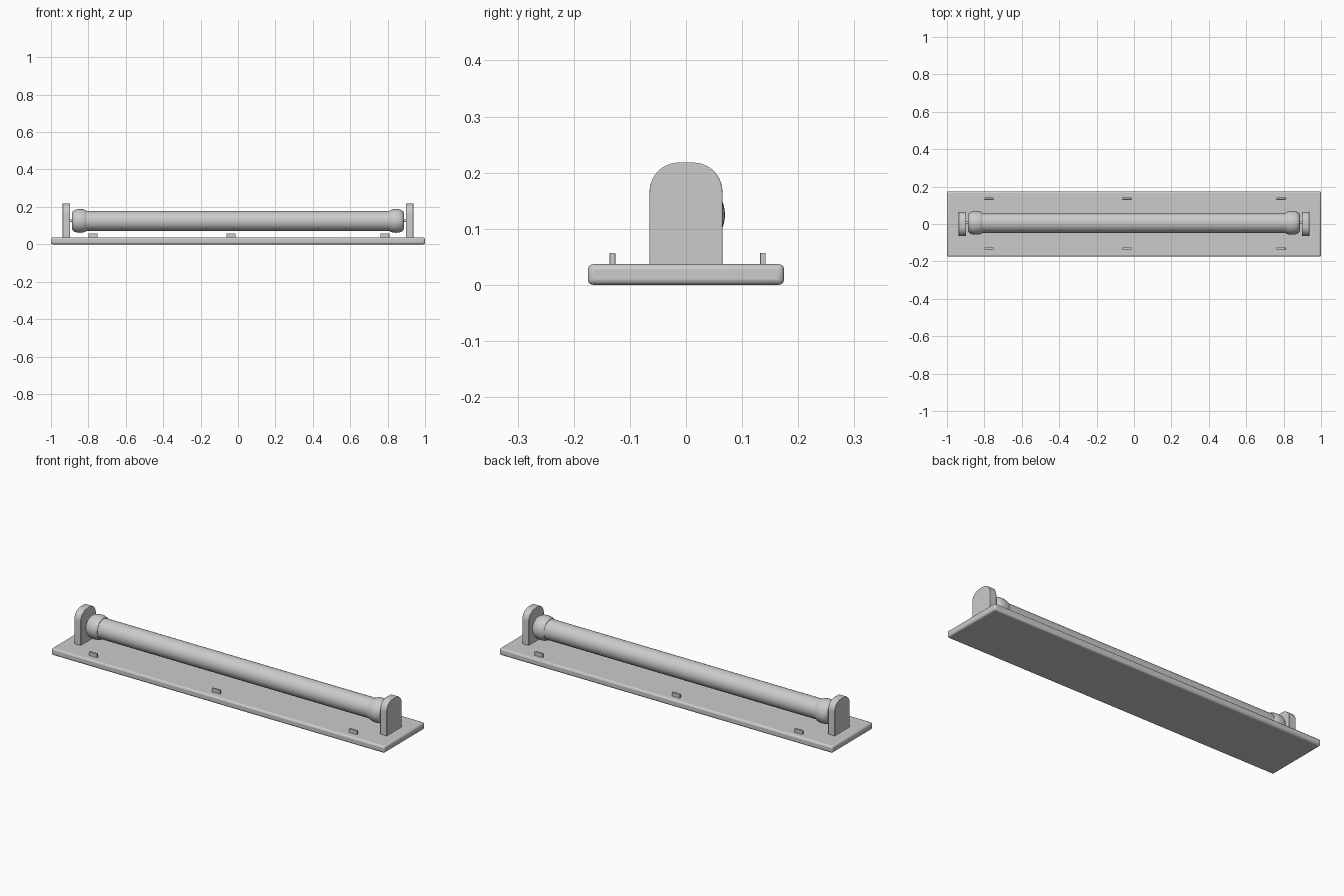
import bpy, bmesh, math
from mathutils import Vector

if "Cube" in bpy.data.objects:
    bpy.data.objects.remove(bpy.data.objects["Cube"])

TUBE_Y, TUBE_Z = 0.006, 0.125


def finish(name, bm, bevel=0.0, segments=3):
    bmesh.ops.recalc_face_normals(bm, faces=bm.faces)
    me = bpy.data.meshes.new(name)
    bm.to_mesh(me)
    bm.free()
    ob = bpy.data.objects.new(name, me)
    bpy.context.collection.objects.link(ob)
    if bevel:
        mod = ob.modifiers.new("Bevel", 'BEVEL')
        mod.width, mod.segments = bevel, segments
        mod.limit_method = 'ANGLE'
        mod.angle_limit = math.radians(40)
    bpy.ops.object.select_all(action='DESELECT')
    ob.select_set(True)
    bpy.context.view_layer.objects.active = ob
    bpy.ops.object.shade_smooth_by_angle(angle=math.radians(35))
    return ob


def box(name, lo, hi, bevel=0.0):
    bm = bmesh.new()
    bmesh.ops.create_cube(bm, size=1)
    lo, hi = Vector(lo), Vector(hi)
    for v in bm.verts:
        v.co = (lo + hi) / 2 + v.co * (hi - lo)
    return finish(name, bm, bevel)


def lathe_x(name, profile, side=1, steps=48):
    """Spin (x, radius) points around the tube axis; side -1 mirrors in x."""
    bm = bmesh.new()
    vs = [bm.verts.new((side * x, TUBE_Y, TUBE_Z + r)) for x, r in profile]
    es = [bm.edges.new(p) for p in zip(vs, vs[1:])]
    bmesh.ops.spin(bm, geom=vs + es, cent=(0, TUBE_Y, TUBE_Z), axis=(1, 0, 0),
                   angle=math.tau, steps=steps)
    bmesh.ops.remove_doubles(bm, verts=bm.verts, dist=1e-5)
    return finish(name, bm)


def bracket(name, side):
    # Upright plate with two rounded upper corners
    half, top, r = 0.065, 0.218, 0.052
    pts = [(-half, 0.03), (half, 0.03)]
    for cy, start in ((half - r, 0), (r - half, 90)):
        for i in range(11):
            a = math.radians(start + 9 * i)
            pts.append((cy + r * math.cos(a), top - r + r * math.sin(a)))
    bm = bmesh.new()
    face = bm.faces.new([bm.verts.new((side * 0.898, y, z)) for y, z in pts])
    ext = bmesh.ops.extrude_face_region(bm, geom=[face])
    for v in ext['geom']:
        if isinstance(v, bmesh.types.BMVert):
            v.co.x += side * 0.04
    return finish(name, bm, 0.002, 2)


# Base plate
box("base_plate", (-1, -0.175, 0), (1, 0.175, 0.037), 0.01)

# Long tube
lathe_x("tube", [(-0.83, 0), (-0.83, 0.053), (0.83, 0.053), (0.83, 0)])

# Brackets, end caps and connector pins
cap = [(0.888, 0), (0.888, 0.038), (0.886, 0.046), (0.881, 0.053),
       (0.872, 0.059), (0.86, 0.0625), (0.845, 0.0635), (0.83, 0.0625),
       (0.818, 0.059), (0.811, 0.055), (0.811, 0)]
for label, side in (("left", -1), ("right", 1)):
    bracket(label + "_bracket", side)
    lathe_x(label + "_end_cap", cap, side)
    pin = [(0.88, 0), (0.88, 0.007), (0.905, 0.007), (0.905, 0)]
    lathe_x(label + "_pin", pin, side, 16)

# Small clips along both long edges
for row, y in (("front", -0.131), ("back", 0.137)):
    for i, x in enumerate((-0.775, -0.038, 0.785)):
        box(f"{row}_clip_{i + 1}", (x - 0.024, y - 0.005, 0.03),
            (x + 0.024, y + 0.005, 0.057), 0.001)
